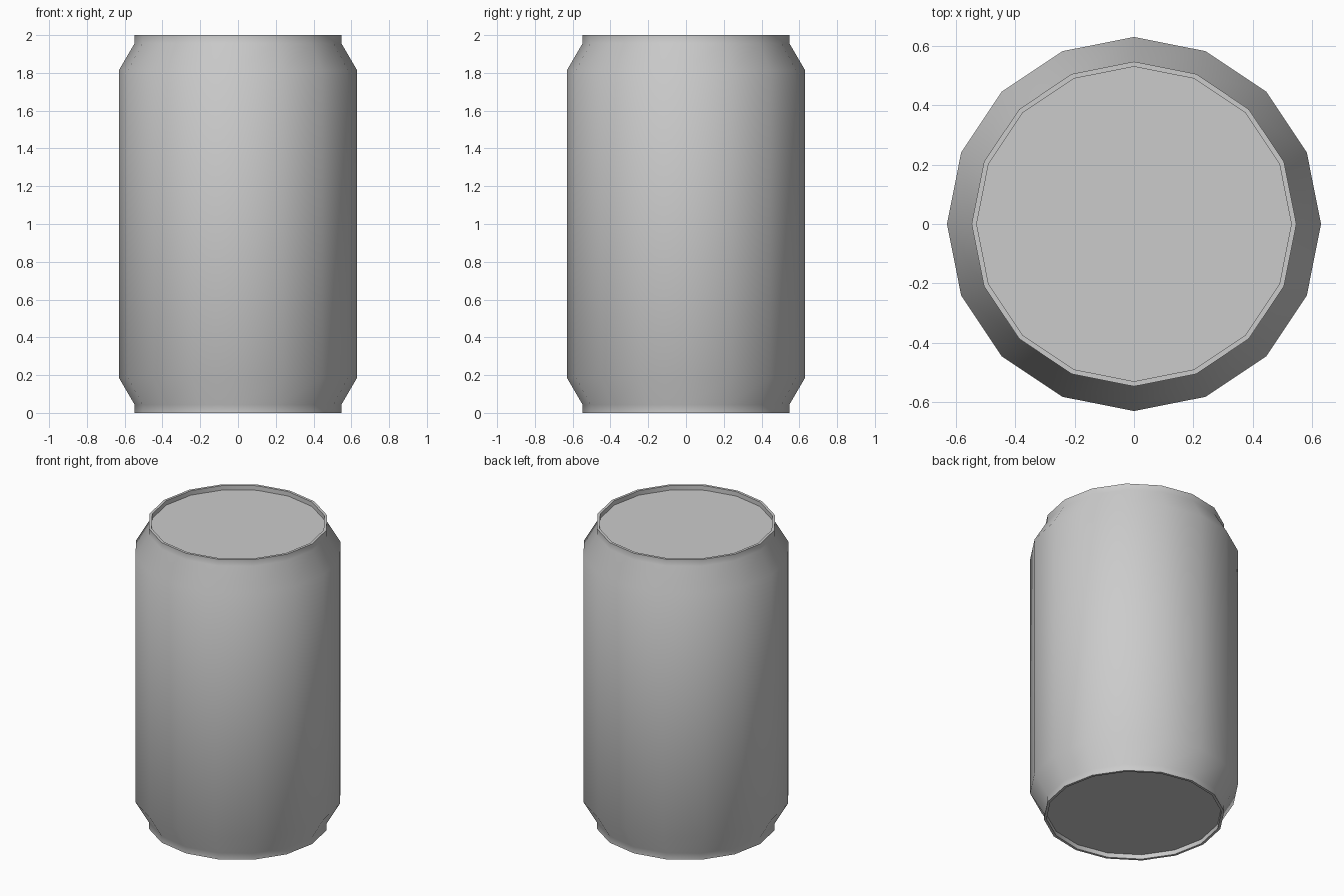
import bpy, bmesh, math

if "Cube" in bpy.data.objects:
    bpy.data.objects.remove(bpy.data.objects["Cube"])

SIDES = 16

# Half profile (radius, z) of the can: recessed base, foot, shoulders, neck, rim, recessed lid
lower = [(0.53, 0.03), (0.53, 0.0), (0.547, 0.0), (0.547, 0.043), (0.63, 0.185)]
profile = lower + [(r, 2.0 - z) for r, z in reversed(lower)]

# Spin the profile into 16-sided rings
bm = bmesh.new()
rings = []
for r, z in profile:
    rings.append([bm.verts.new((r * math.cos(2 * math.pi * i / SIDES),
                                r * math.sin(2 * math.pi * i / SIDES), z))
                  for i in range(SIDES)])
for a, b in zip(rings, rings[1:]):
    for i in range(SIDES):
        j = (i + 1) % SIDES
        bm.faces.new((a[i], a[j], b[j], b[i]))

# Flat base and lid
bm.faces.new(list(reversed(rings[0])))
bm.faces.new(rings[-1])
bmesh.ops.recalc_face_normals(bm, faces=bm.faces)

mesh = bpy.data.meshes.new("drink_can")
bm.to_mesh(mesh)
bm.free()
can = bpy.data.objects.new("drink_can", mesh)
bpy.context.collection.objects.link(can)

# Smooth sides, sharp rims
bpy.context.view_layer.objects.active = can
can.select_set(True)
bpy.ops.object.shade_smooth_by_angle(angle=math.radians(40))
